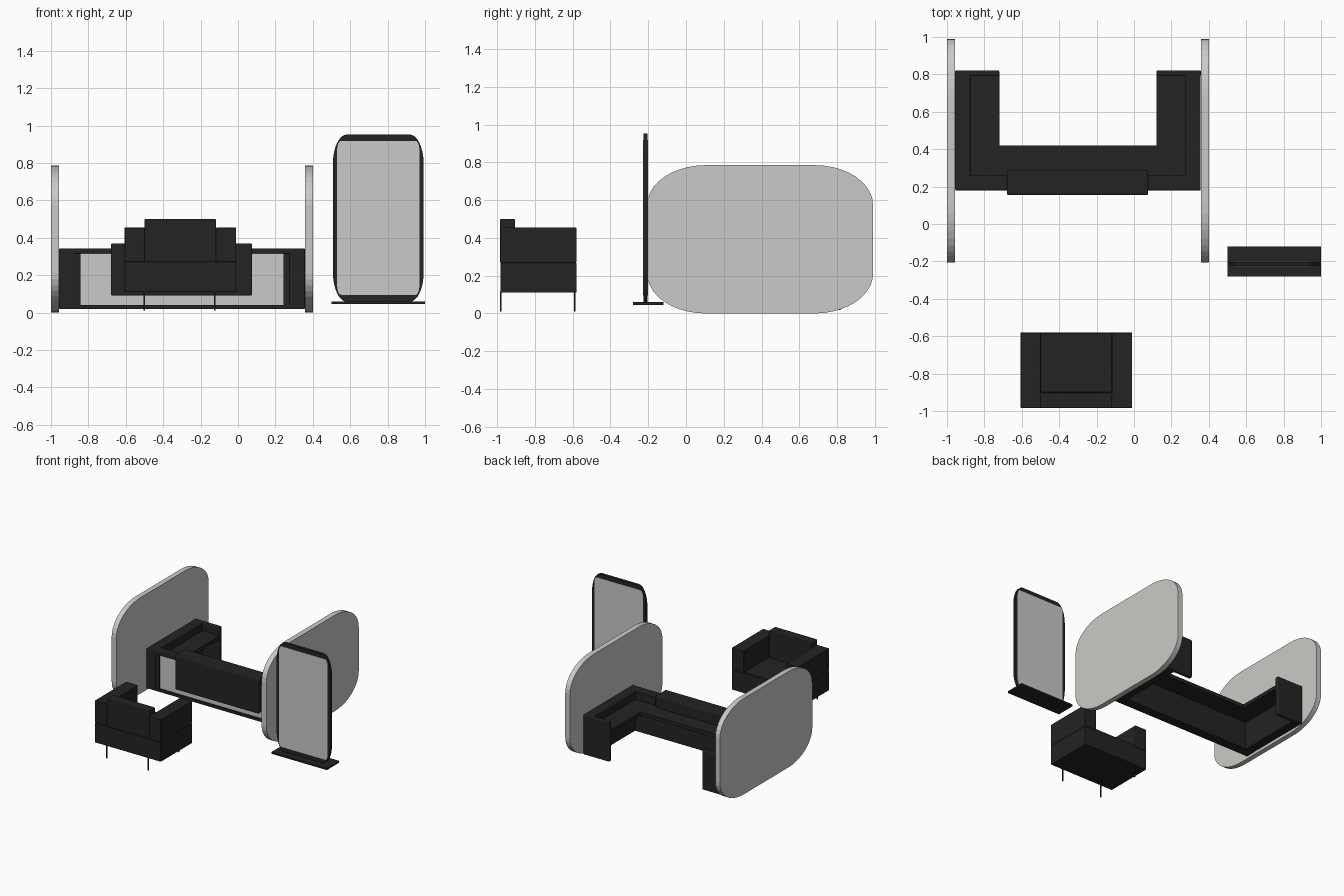
import bpy, bmesh, math

if "Cube" in bpy.data.objects:
    bpy.data.objects.remove(bpy.data.objects["Cube"])

def material(name, rgb):
    m = bpy.data.materials.new(name)
    m.diffuse_color = (*rgb, 1)
    m.use_nodes = True
    m.node_tree.nodes["Principled BSDF"].inputs["Base Color"].default_value = m.diffuse_color
    return m

BLACK = material("black", (0.017, 0.017, 0.017))
GREY = material("light grey", (0.60, 0.59, 0.57))

def finish(name, bm, mat):
    bmesh.ops.recalc_face_normals(bm, faces=bm.faces)
    me = bpy.data.meshes.new(name)
    bm.to_mesh(me)
    bm.free()
    me.materials.append(mat)
    ob = bpy.data.objects.new(name, me)
    bpy.context.scene.collection.objects.link(ob)
    return ob

def box(name, x, y, z, mat=BLACK, bevel=0.0):
    bm = bmesh.new()
    bmesh.ops.create_cube(bm, size=1)
    for v in bm.verts:
        v.co = [(a + b) / 2 + c * (b - a) for (a, b), c in zip((x, y, z), v.co)]
    ob = finish(name, bm, mat)
    if bevel:
        b = ob.modifiers.new("soft edge", 'BEVEL')
        b.width = bevel
        b.segments = 3
    return ob

def outline(u, v, ru, rv, n=10):
    """Rectangle with elliptical corners."""
    pts = []
    for q, (su, sv) in enumerate([(1, 1), (0, 1), (0, 0), (1, 0)]):
        cu = u[1] - ru if su else u[0] + ru
        cv = v[1] - rv if sv else v[0] + rv
        for i in range(n + 1):
            a = math.pi / 2 * (q + i / n)
            pts.append((cu + ru * math.cos(a), cv + rv * math.sin(a)))
    return pts

def slab(name, pts, axis, lo, hi, mat):
    """Extrude an outline along x or y."""
    place = (lambda p, d: (d, *p)) if axis == 'x' else (lambda p, d: (p[0], d, p[1]))
    bm = bmesh.new()
    a = [bm.verts.new(place(p, lo)) for p in pts]
    b = [bm.verts.new(place(p, hi)) for p in pts]
    bm.faces.new(a)
    bm.faces.new(b[::-1])
    for i in range(len(pts)):
        j = (i + 1) % len(pts)
        bm.faces.new((a[i], a[j], b[j], b[i]))
    return finish(name, bm, mat)

# Large rounded side panels
panel = outline((-0.205, 0.99), (0.0, 0.785), 0.31, 0.21)
slab("left_panel", panel, 'x', -1.0, -0.958, GREY)
slab("right_panel", panel, 'x', 0.357, 0.40, GREY)

# Counter: front wall with a recessed pale panel
box("front_wall", (-0.955, 0.355), (0.20, 0.26), (0.018, 0.34))
box("front_inlay", (-0.845, 0.245), (0.193, 0.201), (0.035, 0.32), GREY)
box("front_top_rail", (-0.955, 0.355), (0.18, 0.26), (0.315, 0.343), bevel=0.006)
box("front_bottom_rail", (-0.955, 0.355), (0.18, 0.21), (0.018, 0.04))

# Counter wings, mirrored about the counter centre
MID = -0.30
def mirrored(name, x, y, z, bevel=0.0):
    box("left_" + name, (MID - x[1], MID - x[0]), y, z, BLACK, bevel)
    box("right_" + name, (MID + x[0], MID + x[1]), y, z, BLACK, bevel)

mirrored("wing_wall", (0.575, 0.656), (0.18, 0.80), (0.018, 0.343), 0.006)
mirrored("front_stile", (0.542, 0.60), (0.183, 0.21), (0.02, 0.335))
mirrored("wing_top", (0.42, 0.60), (0.25, 0.80), (0.245, 0.275))
mirrored("end_panel", (0.42, 0.658), (0.79, 0.822), (0.018, 0.343), 0.008)
box("work_top", (-0.88, 0.28), (0.25, 0.42), (0.245, 0.275))

# Raised centre box with overhanging cap
box("centre_front", (-0.68, 0.075), (0.155, 0.205), (0.09, 0.37), bevel=0.008)
box("centre_cap", (-0.68, 0.075), (0.16, 0.29), (0.27, 0.37), bevel=0.008)

# Armchair, backrest towards the front
box("chair_base", (-0.607, -0.01), (-0.983, -0.58), (0.11, 0.27), bevel=0.004)
box("seat_cushion", (-0.50, -0.117), (-0.90, -0.582), (0.26, 0.282), bevel=0.004)
box("left_arm", (-0.607, -0.50), (-0.983, -0.58), (0.27, 0.455), bevel=0.004)
box("right_arm", (-0.117, -0.01), (-0.983, -0.58), (0.27, 0.455), bevel=0.004)
box("backrest", (-0.50, -0.117), (-0.985, -0.905), (0.27, 0.50), bevel=0.006)
for x in (-0.50, -0.125):
    for y in (-0.981, -0.588):
        box("chair_leg", (x - 0.004, x + 0.004), (y - 0.004, y + 0.004), (0.01, 0.115))

# Free-standing screen: rounded frame, pale plates both sides, base
slab("screen_frame", outline((0.507, 0.993), (0.058, 0.952), 0.075, 0.16), 'y', -0.225, -0.203, BLACK)
slab("screen_plate", outline((0.53, 0.97), (0.095, 0.918), 0.02, 0.05, 4), 'y', -0.227, -0.201, GREY)
box("screen_base", (0.50, 1.0), (-0.28, -0.12), (0.045, 0.06))
